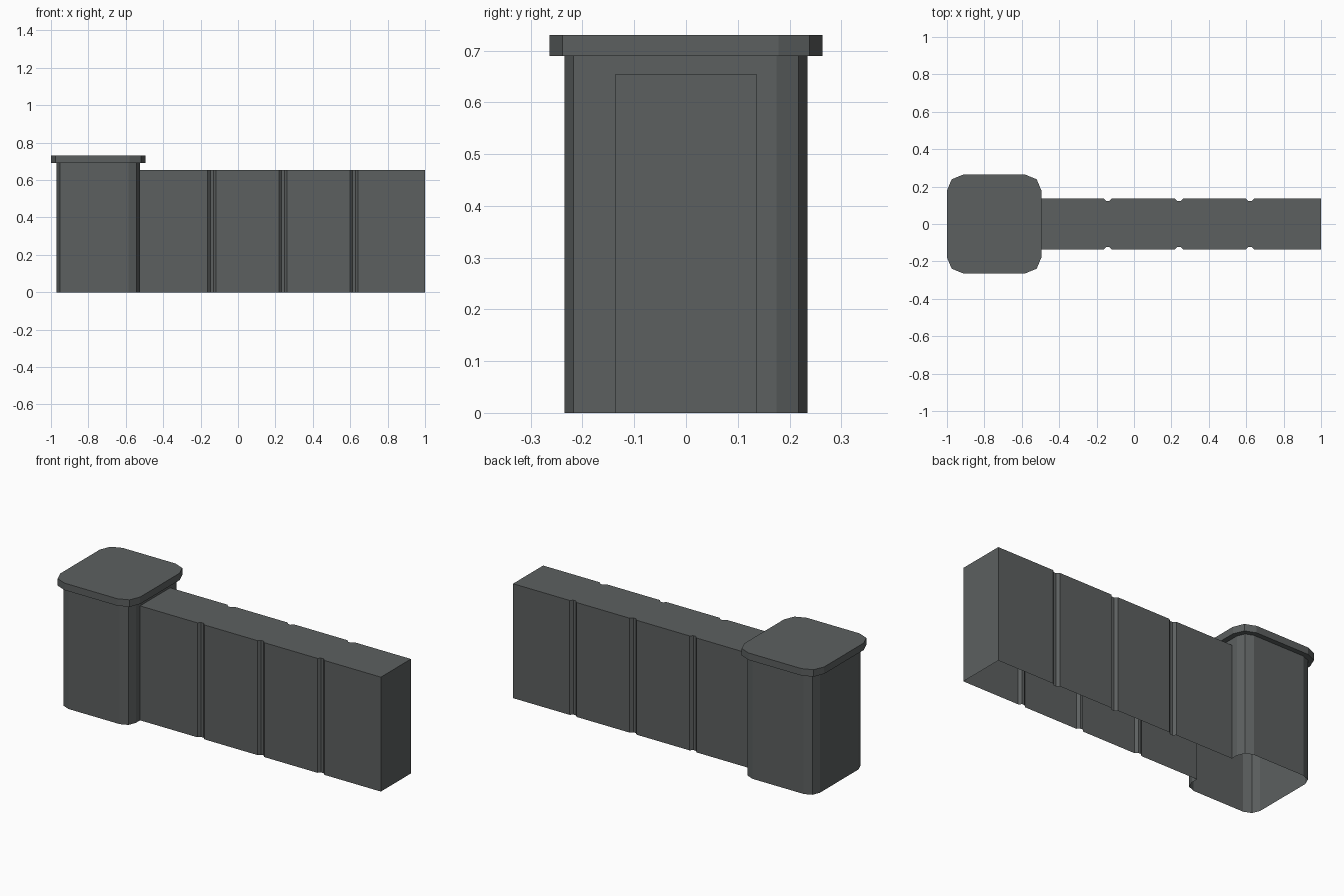
import bpy, bmesh, math

if "Cube" in bpy.data.objects:
    bpy.data.objects.remove(bpy.data.objects["Cube"])

stone = bpy.data.materials.new("dark grey stone")
stone.diffuse_color = (0.107, 0.117, 0.117, 1)
stone.use_nodes = True
stone.node_tree.nodes["Principled BSDF"].inputs["Base Color"].default_value = stone.diffuse_color

CX = -0.7475             # pillar centre
FACE_X = -0.525          # pillar side that meets the wall
WALL_Y, WALL_H = 0.136, 0.655
PILLAR_H, CAP_H = 0.69, 0.73


def shell(bm, pts, z0, z1, closed=False, top=False, bottom=False):
    """Raise a counter-clockwise outline into upright faces."""
    lo = [bm.verts.new((x, y, z0)) for x, y in pts]
    hi = [bm.verts.new((x, y, z1)) for x, y in pts]
    n = len(pts)
    for i in range(n if closed else n - 1):
        j = (i + 1) % n
        bm.faces.new((lo[i], lo[j], hi[j], hi[i]))
    if top:
        bm.faces.new(hi)
    if bottom:
        bm.faces.new(lo[::-1])


def finish(bm, name):
    bmesh.ops.remove_doubles(bm, verts=bm.verts, dist=1e-5)
    me = bpy.data.meshes.new(name)
    bm.to_mesh(me)
    bm.free()
    me.materials.append(stone)
    bpy.context.collection.objects.link(bpy.data.objects.new(name, me))


def rounded_rect(hx, hy, r):
    """Two-segment rounded corners, starting at the +x +y corner."""
    pts = []
    for k, (sx, sy) in enumerate(((1, 1), (-1, 1), (-1, -1), (1, -1))):
        for s in range(3):
            a = math.radians(90 * k + 45 * s)
            pts.append((CX + sx * (hx - r) + r * math.cos(a),
                        sy * (hy - r) + r * math.sin(a)))
    return pts


# Pillar: open underneath, with an opening where the wall joins
bm = bmesh.new()
outline = rounded_rect(FACE_X - CX, 0.235, 0.06)
shell(bm, [(FACE_X, WALL_Y)] + outline + [(FACE_X, -WALL_Y)], 0, PILLAR_H)
shell(bm, [(FACE_X, -WALL_Y), (FACE_X, WALL_Y)], WALL_H, PILLAR_H)
finish(bm, "pillar")

# Overhanging cap slab
bm = bmesh.new()
shell(bm, rounded_rect(0.2525, 0.2635, 0.085), PILLAR_H, CAP_H, True, True, True)
finish(bm, "pillar_cap")

# Wall: open underneath, three shallow grooves on each long side
front = [(FACE_X, -WALL_Y)]
for gx in (-0.14, 0.24, 0.62):
    front += [(gx + dx, -WALL_Y + d) for dx, d in
              ((-0.022, 0), (-0.008, 0.014), (0.008, 0.014), (0.022, 0))]
front.append((1.0, -WALL_Y))
back = [(x, -y) for x, y in reversed(front)]
bm = bmesh.new()
shell(bm, front + back, 0, WALL_H, top=True)
finish(bm, "grooved_wall")
